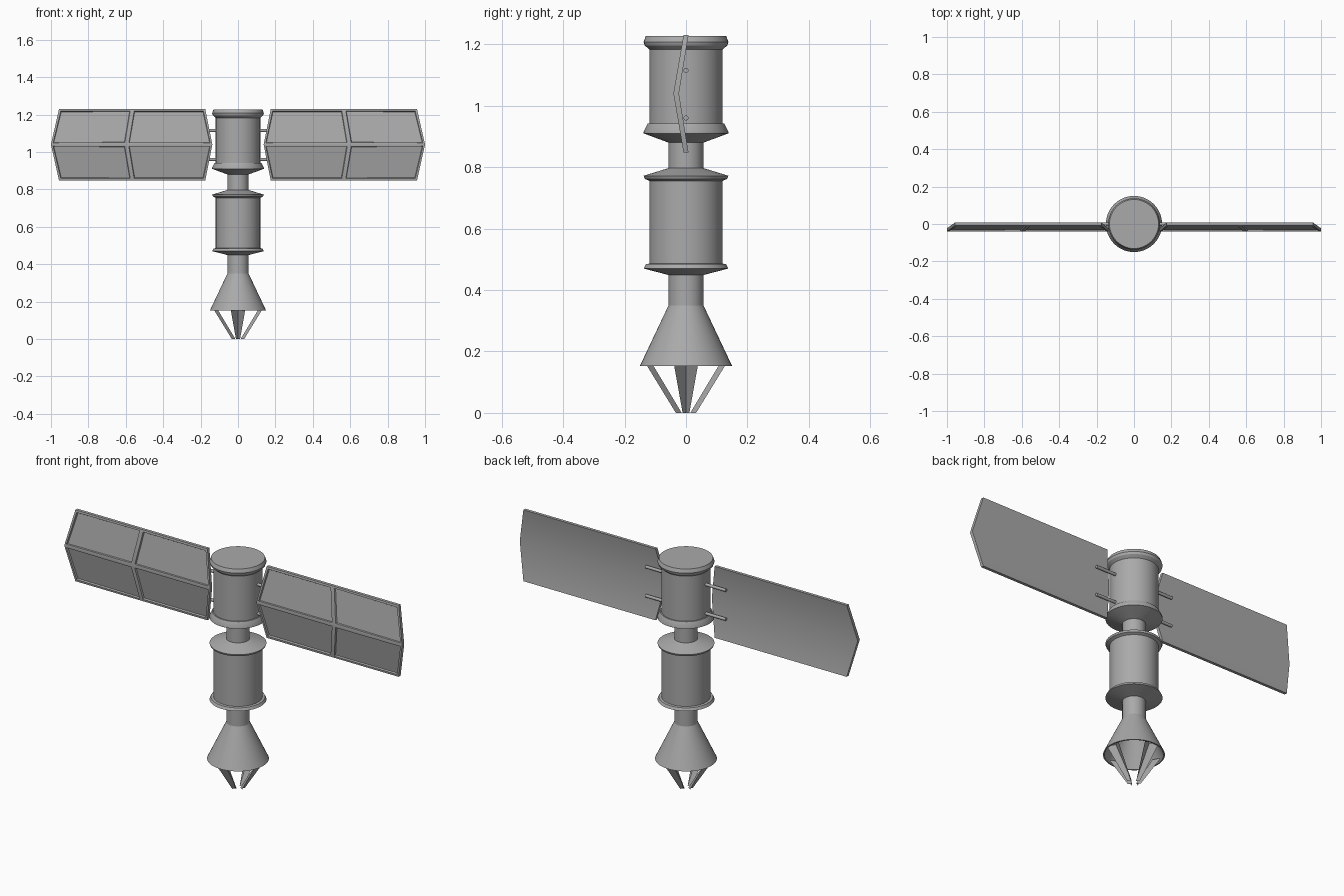
import bpy
import bmesh
import math
from mathutils import Vector

default = bpy.data.objects.get("Cube")
if default:
    bpy.data.objects.remove(default)

grey = bpy.data.materials.new("plain_grey")
grey.use_nodes = True
grey.diffuse_color = (0.4, 0.4, 0.4, 1)
grey.node_tree.nodes["Principled BSDF"].inputs["Base Color"].default_value = (0.4, 0.4, 0.4, 1)


def finish(bm, name, smooth=True):
    mesh = bpy.data.meshes.new(name)
    bm.to_mesh(mesh)
    bm.free()
    mesh.materials.append(grey)
    obj = bpy.data.objects.new(name, mesh)
    bpy.context.collection.objects.link(obj)
    if smooth:
        bpy.ops.object.select_all(action="DESELECT")
        obj.select_set(True)
        bpy.context.view_layer.objects.active = obj
        bpy.ops.object.shade_smooth_by_angle(angle=math.radians(30))
    return obj


def lathe(name, profile, cap_first=False, cap_last=False, sides=48):
    """Turn a (radius, height) outline, listed from the top down, about z."""
    bm = bmesh.new()
    angles = [2 * math.pi * i / sides for i in range(sides)]
    rings = [[bm.verts.new((r * math.cos(a), r * math.sin(a), z)) for a in angles]
             for r, z in profile]
    for top, low in zip(rings, rings[1:]):
        for i in range(sides):
            j = (i + 1) % sides
            bm.faces.new((low[i], low[j], top[j], top[i]))
    if cap_first:
        bm.faces.new(rings[0])
    if cap_last:
        bm.faces.new(rings[-1][::-1])
    return finish(bm, name)


# Pressurised modules with flared rims, joined by narrow necks
NECK = 0.057
BODY = 0.119
RIM = 0.138

lathe("upper_module", [
    (0.131, 1.227), (RIM, 1.208), (0.134, 1.196), (BODY, 1.183),
    (BODY, 0.942), (0.125, 0.942), (RIM, 0.916), (RIM, 0.91), (NECK, 0.88)], cap_first=True)
lathe("upper_neck", [(NECK, 0.88), (NECK, 0.797)])
lathe("lower_module", [
    (NECK, 0.797), (RIM, 0.772), (0.134, 0.762), (BODY, 0.755),
    (BODY, 0.486), (0.131, 0.484), (RIM, 0.47), (NECK, 0.449)])
lathe("lower_neck", [(NECK, 0.449), (NECK, 0.35)])

# Hollow docking cone, open underneath
lathe("docking_cone", [
    (NECK, 0.35), (0.15, 0.153), (0.143, 0.153), (0.05, 0.345)], cap_last=True)

# Four folded guide prongs, tapering in below the cone
for index, name in enumerate(("right", "front", "left", "back")):
    turn = math.pi + index * math.pi / 2
    out = Vector((math.cos(turn), math.sin(turn), 0))
    side = Vector((-out.y, out.x, 0))
    bm = bmesh.new()
    rows = []
    for edge, ridge, half, z in ((0.136, 0.115, 0.041, 0.168), (0.033, 0.014, 0.011, 0)):
        rows.append([bm.verts.new(out * r + side * s + Vector((0, 0, z)))
                     for r, s in ((edge, -half), (ridge, 0), (edge, half))])
    top, low = rows
    for i in range(2):
        bm.faces.new((low[i], low[i + 1], top[i + 1], top[i]))
    finish(bm, name + "_guide_prong", smooth=False)


# Folded solar wings with four recessed cells on the front
def solar_wing(name, sign):
    bm = bmesh.new()
    # inner, divider and outer x, then front and back y, for each height
    ends = ((0.175, 0.565, 0.957), -0.008, 0.008)
    fold = ((0.137, 0.595, 1.0), -0.041, -0.023)
    rows = [(1.23, ends), (1.04, fold), (0.848, ends)]
    front = [[bm.verts.new((sign * x, yf, z)) for x in xs] for z, (xs, yf, yb) in rows]
    back = [[bm.verts.new((sign * x, yb, z)) for x in xs] for z, (xs, yf, yb) in rows]

    cells = []
    for r in range(2):
        for c in range(2):
            for grid in (front, back):
                face = bm.faces.new((grid[r][c], grid[r][c + 1],
                                     grid[r + 1][c + 1], grid[r + 1][c]))
                if grid is front:
                    cells.append(face)
    for k in range(2):
        for e in (0, 2):
            bm.faces.new((front[e][k], front[e][k + 1], back[e][k + 1], back[e][k]))
            bm.faces.new((front[k][e], front[k + 1][e], back[k + 1][e], back[k][e]))
    bmesh.ops.recalc_face_normals(bm, faces=bm.faces)
    bmesh.ops.inset_individual(bm, faces=cells, thickness=0.015)
    bmesh.ops.inset_individual(bm, faces=cells, thickness=0.004, depth=-0.008)
    finish(bm, name)


# Struts carrying each wing
for side, sign in (("left", 1), ("right", -1)):
    solar_wing(side + "_solar_wing", sign)
    for level, z in (("upper", 1.115), ("lower", 0.96)):
        bpy.ops.mesh.primitive_cylinder_add(
            vertices=16, radius=0.008, depth=0.13,
            location=(sign * 0.172, 0, z), rotation=(0, math.pi / 2, 0))
        strut = bpy.context.object
        strut.name = f"{side}_{level}_strut"
        strut.data.materials.append(grey)
        bpy.ops.object.shade_smooth_by_angle(angle=math.radians(30))
